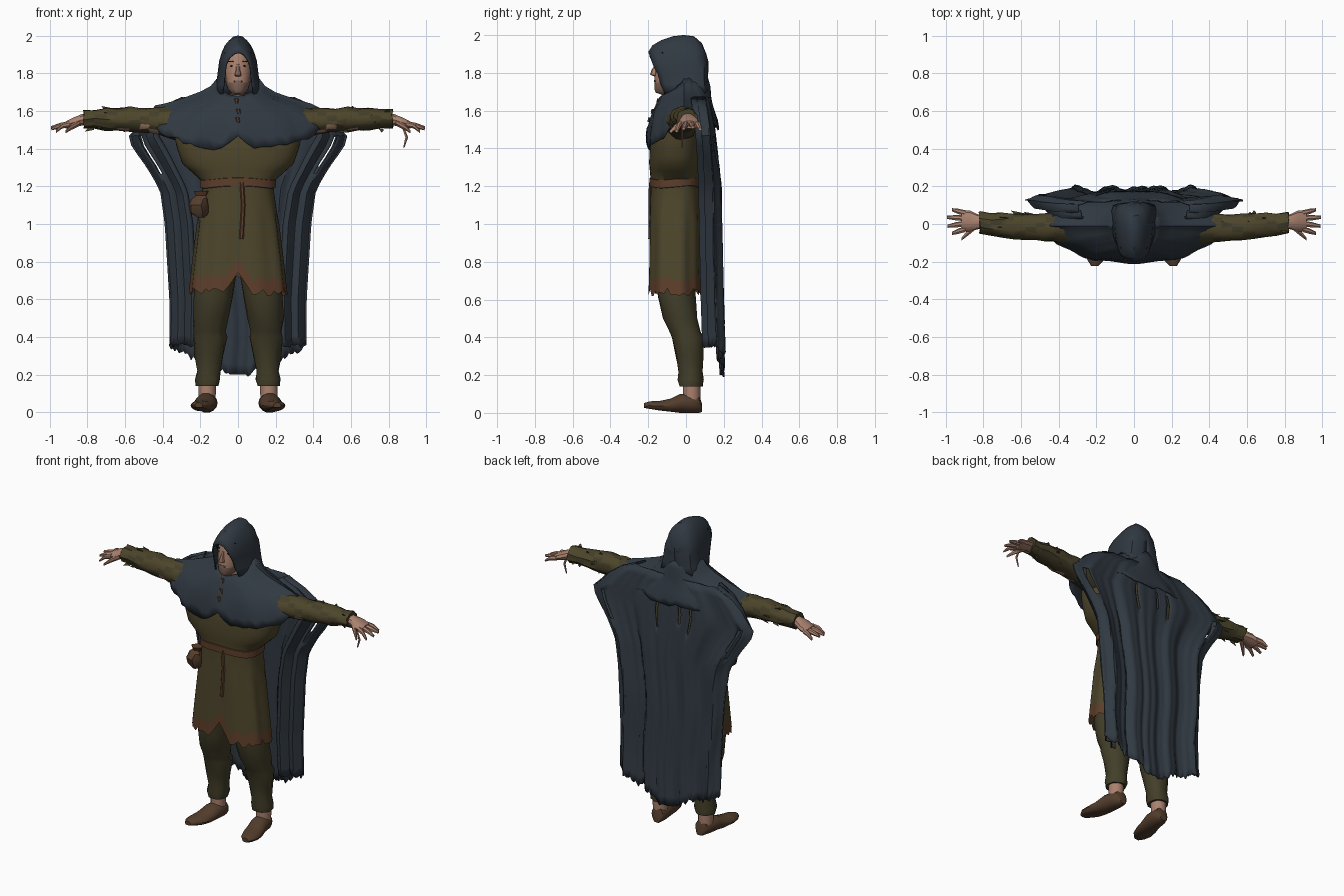
import bpy, bmesh, math, random
from mathutils import Vector

if "Cube" in bpy.data.objects:
    bpy.data.objects.remove(bpy.data.objects["Cube"])

random.seed(4)
TAU = math.tau


def material(name, rgb):
    m = bpy.data.materials.new(name)
    m.diffuse_color = (*rgb, 1)
    m.use_nodes = True
    m.node_tree.nodes["Principled BSDF"].inputs["Base Color"].default_value = m.diffuse_color
    return m


SLATE = material("slate cloth", (0.030, 0.041, 0.054))
OLIVE = material("olive cloth", (0.075, 0.060, 0.024))
MOSS = material("dark moss cloth", (0.055, 0.048, 0.022))
RUST = material("rust leather", (0.110, 0.048, 0.023))
SKIN = material("skin", (0.40, 0.22, 0.155))
SHOE = material("shoe leather", (0.088, 0.048, 0.026))
STUBBLE = material("stubble", (0.22, 0.13, 0.095))
DARK = material("dark hair", (0.018, 0.014, 0.011))


def jit(a):
    return random.uniform(-a, a)


def lerp_table(table, z):
    """Interpolate rows of a table keyed by its first, falling value."""
    for a, b in zip(table, table[1:]):
        if z >= b[0]:
            k = min(1, max(0, (a[0] - z) / (a[0] - b[0])))
            return [p + (q - p) * k for p, q in zip(a[1:], b[1:])]
    return list(table[-1][1:])


def loft(name, rings, mats, closed=True, caps=True, rule=None, thick=0):
    """Skin a list of point rings; rule(face centre, band) picks the material."""
    bm = bmesh.new()
    vs = [[bm.verts.new(p) for p in r] for r in rings]
    n = len(rings[0])
    for b in range(len(vs) - 1):
        for j in range(n if closed else n - 1):
            k = (j + 1) % n
            f = bm.faces.new((vs[b][j], vs[b][k], vs[b + 1][k], vs[b + 1][j]))
            r = rule(f.calc_center_median(), b, j) if rule else 0
            if r < 0:
                bm.faces.remove(f)
            else:
                f.material_index = r
    if caps and closed:
        bm.faces.new(vs[0])
        f = bm.faces.new(vs[-1])
        f.material_index = rule(f.calc_center_median(), len(vs) - 2, 0) if rule else 0
    bmesh.ops.recalc_face_normals(bm, faces=bm.faces)
    me = bpy.data.meshes.new(name)
    bm.to_mesh(me)
    bm.free()
    for m in mats:
        me.materials.append(m)
    ob = bpy.data.objects.new(name, me)
    bpy.context.collection.objects.link(ob)
    if thick:
        mod = ob.modifiers.new("thickness", 'SOLIDIFY')
        mod.thickness = thick
    return ob


def ring(c, a, b, axis='z', n=14, j=0):
    """Ellipse round c, square to the axis, with optional ragged jitter."""
    out = []
    for i in range(n):
        t = TAU * i / n
        p, q = a * math.cos(t) + jit(j), b * math.sin(t) + jit(j)
        d = {'z': (p, q, 0), 'x': (jit(j), p, q), 'y': (p, 0, q)}[axis]
        out.append(Vector(c) + Vector(d))
    return out


def tube(name, path, mat, axis='z', n=12, j=0, **kw):
    """Path rows are x, y, z, radius a, radius b."""
    return loft(name, [ring(p[:3], p[3], p[4], axis, n, j) for p in path], mat, **kw)


# Tunic with ragged trimmed hem and slits front and back
T = [(1.62, .24, -.13, .08), (1.50, .34, -.175, .09), (1.42, .33, -.193, .09),
     (1.32, .295, -.195, .085), (1.23, .195, -.187, .075), (1.18, .19, -.187, .075),
     (1.0, .215, -.193, .08), (.8, .24, -.195, .08), (.62, .26, -.2, .085)]
N = 56
hem = [.638 + jit(.022) for _ in range(N)]
levels = [1.62, 1.56, 1.5, 1.44, 1.4, 1.36, 1.32, 1.28, 1.23, 1.18, 1.1, 1.0, .9, .8]
rings = []
for row in range(len(levels) + 2):
    r = []
    for i in range(N):
        t = TAU * i / N
        slit = max(0, 1 - abs(math.cos(t)) / .2) * .10
        low = hem[i] + slit
        z = levels[row] if row < len(levels) else (low + .075 if row == len(levels) else low)
        z = max(z, low + .076) if row < len(levels) else z
        w, f, b = lerp_table(T, z)
        fold = .006 * math.sin(9 * t) * (z < 1.1)
        c = math.copysign(abs(math.cos(t)) ** .8, math.cos(t))
        s = math.copysign(abs(math.sin(t)) ** .8, math.sin(t))
        r.append(Vector((c * (w + fold), (f + b) / 2 + s * ((b - f) / 2 + fold * .6), z)))
    rings.append(r)
loft("tunic", rings, [OLIVE, RUST], caps=False,
     rule=lambda c, b, j: 1 if b == len(levels) else 0)

# Belt fitted to the waist, hanging strap and pouch
rings = []
for z, e in ((1.195, 0), (1.197, .006), (1.238, .006), (1.24, 0)):
    rings.append([Vector((math.copysign(abs(math.cos(t)) ** .8, math.cos(t)) * (.197 + e),
                          -.056 + math.copysign(abs(math.sin(t)) ** .8, math.sin(t)) * (.132 + e),
                          z + .006 * math.sin(3 * t))) for t in [TAU * k / 56 for k in range(56)]])
loft("belt", rings, [RUST], caps=False)
tube("belt_strap", [(.02, -.19, 1.22, .012, .008), (.028, -.191, 1.1, .011, .008),
                    (.018, -.193, .92, .012, .008)], [RUST], n=6)
tube("pouch", [(-.195, -.15, 1.035, .02, .02), (-.205, -.15, 1.06, .05, .04),
               (-.208, -.15, 1.10, .055, .045), (-.2, -.15, 1.135, .04, .032),
               (-.195, -.145, 1.15, .025, .022), (-.195, -.145, 1.175, .037, .03)],
     [SHOE, RUST], n=10, j=.005, rule=lambda c, b, j: int(b > 2))

for s, side in ((-1, "left"), (1, "right")):
    # Legs, ankles and shoes
    leg = [(.115, -.055, .78, .11, .1), (.13, -.05, .62, .105, .1), (.145, -.03, .5, .097, .09),
           (.15, -.005, .43, .083, .08), (.15, .01, .40, .09, .086), (.153, .02, .3, .075, .072),
           (.157, .025, .22, .061, .063), (.16, .025, .175, .068, .067), (.162, .025, .14, .06, .062)]
    tube(side + "_trouser_leg", [(s * p[0], *p[1:]) for p in leg], [MOSS], n=18, j=.004)
    tube(side + "_ankle", [(s * .164, .03, z, r, r) for z, r in ((.17, .047), (.1, .046), (.05, .045))],
         [SKIN])
    shoe = [(.155, .085, .035, .022), (.158, .07, .085, .042), (.163, .03, .088, .055),
            (.17, -.03, .09, .057), (.18, -.08, .065, .06), (.192, -.14, .045, .06),
            (.202, -.19, .035, .046), (.208, -.222, .02, .02)]
    rings = []
    for x, y, h, w in shoe:
        base = .006 + .02 * max(0, (-.1 - y) / .12)
        rings.append([Vector((v.x, v.y, max(v.z, base)))
                      for v in ring((s * x, y, h / 2 + base), w, h / 2 + .006, 'y')])
    for r in rings[1:4]:
        for v in r:
            v.z = max(v.z, 0) - .006 * (v.z < .01)
    loft(side + "_shoe", rings, [SHOE])

    # Sleeve, torn near the elbow
    arm = [(.22, -.03, 1.53, .09, .1), (.34, -.025, 1.535, .085, .085), (.42, -.02, 1.545, .075, .07),
           (.47, -.02, 1.55, .075, .066), (.52, -.018, 1.552, .07, .064), (.58, -.015, 1.555, .072, .068),
           (.64, -.01, 1.555, .066, .06), (.7, -.005, 1.557, .066, .06), (.76, .0, 1.557, .058, .05),
           (.82, .008, 1.557, .056, .048)]
    tube(side + "_sleeve", [(s * p[0], *p[1:]) for p in arm], [OLIVE, SKIN, MOSS], 'x', 16, .006,
         rule=lambda c, b, j: 1 if .44 < abs(c.x) < .62 and c.y < -.03 and c.z < 1.54
         and (j + b) % 3 == 0 else 2 if c.z < 1.53 or (j * 5 + b * 3) % 4 == 0 else 0)
    # Frayed cuff strips standing off the forearm
    for k in range(12):
        t, x = TAU * k / 12 + jit(.3), random.uniform(.56, .8)
        d = Vector((0, math.cos(t), math.sin(t)))
        c = Vector((s * x, 0, 1.557)) + d * .05
        loft(side + "_sleeve_tatter", [[c, c + Vector((.03, 0, 0))],
             [c + d * .022 + Vector((s * .02, 0, 0)), c + d * .012 + Vector((.03, 0, 0))]],
             [MOSS], closed=False)

    # Hand with spread fingers
    tube(side + "_palm", [(s * .79, .01, 1.555, .036, .036), (s * .83, .012, 1.553, .04, .032),
                          (s * .87, .015, 1.54, .056, .028), (s * .915, .017, 1.525, .053, .02)],
         [SKIN], 'x', 10)
    for y0, y1, tip, drop in ((-.028, -.05, .965, 1.492), (.002, -.012, .99, 1.505),
                              (.03, .035, .992, 1.512), (.057, .075, .965, 1.502)):
        tube(side + "_finger", [(s * .895, y0, 1.53, .016, .017),
                                (s * (tip + .9) / 2, (y0 + y1) / 2, 1.522, .015, .015),
                                (s * tip, y1, drop, .009, .008)], [SKIN], 'x', 7)
    tube(side + "_thumb", [(s * .84, -.01, 1.54, .02, .02), (s * .885, -.05, 1.515, .016, .016),
                           (s * .915, -.08, 1.49, .008, .008)], [SKIN], 'x', 7)

# Loose bandage end hanging from one hand
tube("loose_bandage", [(.87, -.02, 1.53, .006, .005), (.895, -.02, 1.46, .008, .005),
                       (.88, -.02, 1.405, .004, .004)], [SKIN], n=5)

# Head and neck, with a stubbled jaw
head = [(1.62, -.05, .06, .07), (1.685, -.06, .055, .07), (1.695, -.10, .035, .06),
        (1.715, -.09, .055, .078), (1.75, -.08, .066, .087), (1.79, -.075, .072, .09),
        (1.83, -.068, .075, .092), (1.87, -.06, .075, .095), (1.91, -.055, .068, .09),
        (1.95, -.05, .04, .06)]
tube("head", [(0, y, z, a, b) for z, y, a, b in head], [SKIN, STUBBLE], n=20,
     rule=lambda c, b, j: 1 if 1.69 < c.z < 1.745 or (abs(c.x) > .05 and c.z < 1.78) else 0)
tube("nose", [(0, -.148, 1.85, .009, .012), (0, -.165, 1.815, .012, .018),
              (0, -.168, 1.79, .018, .022), (0, -.157, 1.782, .014, .012)], [SKIN], n=8)
tube("mouth", [(0, -.16, z, a, .009) for z, a in ((1.752, .02), (1.757, .026), (1.762, .02))],
     [STUBBLE], n=8)
for s in (-1, 1):
    tube("eye", [(s * .03, -.146, z, a, .006) for z, a in ((1.833, .006), (1.838, .012), (1.843, .006))],
         [DARK], n=8)
    tube("eyebrow", [(s * .033, -.144, z, .02, .008) for z in (1.859, 1.865)], [DARK], n=8)
    tube("hair_lock", [(s * .055, -.125, 1.91, .016, .014), (s * .068, -.105, 1.84, .010, .012),
                       (s * .07, -.09, 1.80, .005, .008)], [DARK], n=6)

# Hood, arches running from the face to the closed back of the head
hood = [(-.2, 1.91, .07), (-.175, 1.945, .084), (-.13, 1.972, .095), (-.07, 1.992, .102),
        (-.01, 2.0, .106), (.045, 1.993, .104), (.085, 1.955, .092), (.108, 1.90, .066),
        (.116, 1.86, .03), (.118, 1.84, .0)]
rings = []
for i, (y, top, w) in enumerate(hood):
    lean = .40 * max(0, 1 - i / 8) ** 1.5
    pts = [(w * 1.22, 1.69), (w * 1.12, 1.74), (w * 1.03, 1.79)]
    pts += [(w * math.cos(a) * (1 - .1 * math.sin(a)), 1.82 + (top - 1.82) * math.sin(a))
            for a in [math.pi * k / 12 for k in range(13)]]
    pts += [(-x, z) for x, z in reversed(pts[:3])]
    rings.append([Vector((x, y + lean * (top - z) + jit(.003), z + jit(.002))) for x, z in pts])
loft("hood", rings, [SLATE], closed=False, thick=.008)

# Shoulder mantle: side z, front drop, back drop, half width, front y, back y
M = [(1.77, .085, .0, .115, -.12, .118), (1.73, .06, .0, .145, -.14, .13),
     (1.70, .06, .03, .2, -.155, .135), (1.665, .075, .04, .31, -.178, .145),
     (1.64, .11, .06, .39, -.195, .16), (1.615, .17, .08, .44, -.205, .172),
     (1.60, .205, .09, .455, -.208, .178)]
rings = []
for b, (z, df, db, w, f, bk) in enumerate(M):
    r = []
    for i in range(64):
        t = TAU * i / 64
        c, s = math.cos(t), math.sin(t)
        last = b >= 5
        notch = max(0, 1 - abs(c) / .2) * .065 if s < 0 and last else 0
        rag = jit(.016) if last else jit(.004)
        fold = 1 + .025 * math.sin(11 * t) * b / 6
        r.append(Vector((w * c * fold, (-f if s < 0 else bk) * s * fold - .01 * abs(c),
                         z - (df if s < 0 else db) * abs(s) ** .7 + notch + rag)))
    rings.append(r)
loft("shoulder_mantle", rings, [SLATE], caps=False, thick=.006)
# Neck lacing, sunk into the mantle front
for z, y in ((1.665, -.146), (1.61, -.176), (1.565, -.193), (1.5, -.2)):
    tube("neck_lace", [(jit(.01), y, z, .011, .008), (jit(.01), y - .006, z - .025, .008, .006)],
         [RUST], n=6)

# Long pleated cloak with wing points and folded front edges: z, half width, y, edge x
C = [(1.67, .30, .12, .27), (1.60, .46, .128, .40), (1.54, .51, .138, .42), (1.46, .595, .145, .42),
     (1.40, .565, .15, .38), (1.3, .49, .155, .33), (1.18, .42, .16, .27), (1.0, .395, .163, .24),
     (.6, .37, .172, .22), (.2, .37, .185, .23)]
PLEATS = [(-.82, .10, .034), (-.55, .05, -.016), (-.33, .09, .018), (-.13, .04, -.012),
          (.1, .12, .010), (.36, .09, .018), (.52, .05, -.018), (.82, .10, .034)]
COLS, ROWS = 96, 26
rag = [jit(.014) for _ in range(COLS + 1)]
rings = []
for k in range(ROWS + 1):
    r = []
    for i in range(COLS + 1):
        u = 2 * i / COLS - 1
        s = abs(u)
        e = min(1, s / .74)
        bottom = .2 + .075 * min(1, max(0, e - .15) / .3) + .08 * max(0, e - .6) / .4
        bottom += rag[i] * (s > .1)
        z = 1.67 + (bottom - 1.67) * k / ROWS
        w, y, inner = lerp_table(C, z)
        grow = .2 + .8 * min(1, k / 9)
        if s < .74:
            x = w * e
            p = math.copysign(e, u) + .03 * math.sin(k * .5)
            y += sum(h * math.exp(-((p - c) / d) ** 2) for c, d, h in PLEATS) * grow
            y += .004 * math.cos(p * 45) * grow - .025 * e ** 3
        else:
            e = (s - .74) / .26
            x = w + (inner - w) * e
            y += -.02 - .065 * e + .014 * math.sin(e * 13)
        r.append(Vector((math.copysign(x, u), y, z)))
    rings.append(r)


def tears(c, b, j):
    """Narrow slits in the upper back and under the wings."""
    back = 1.36 < c.z < 1.52 and j in (39, 44, 54)
    wing = 1.28 < c.z < 1.47 and j in (17, 18, 78, 77, 7, 88)
    return -1 if back or wing else 0


loft("cloak", rings, [SLATE], closed=False, rule=tears, thick=.006)

# Soft shading with crisp edges
for ob in bpy.context.scene.objects:
    ob.select_set(True)
    bpy.context.view_layer.objects.active = ob
bpy.ops.object.shade_smooth_by_angle(angle=math.radians(35))
